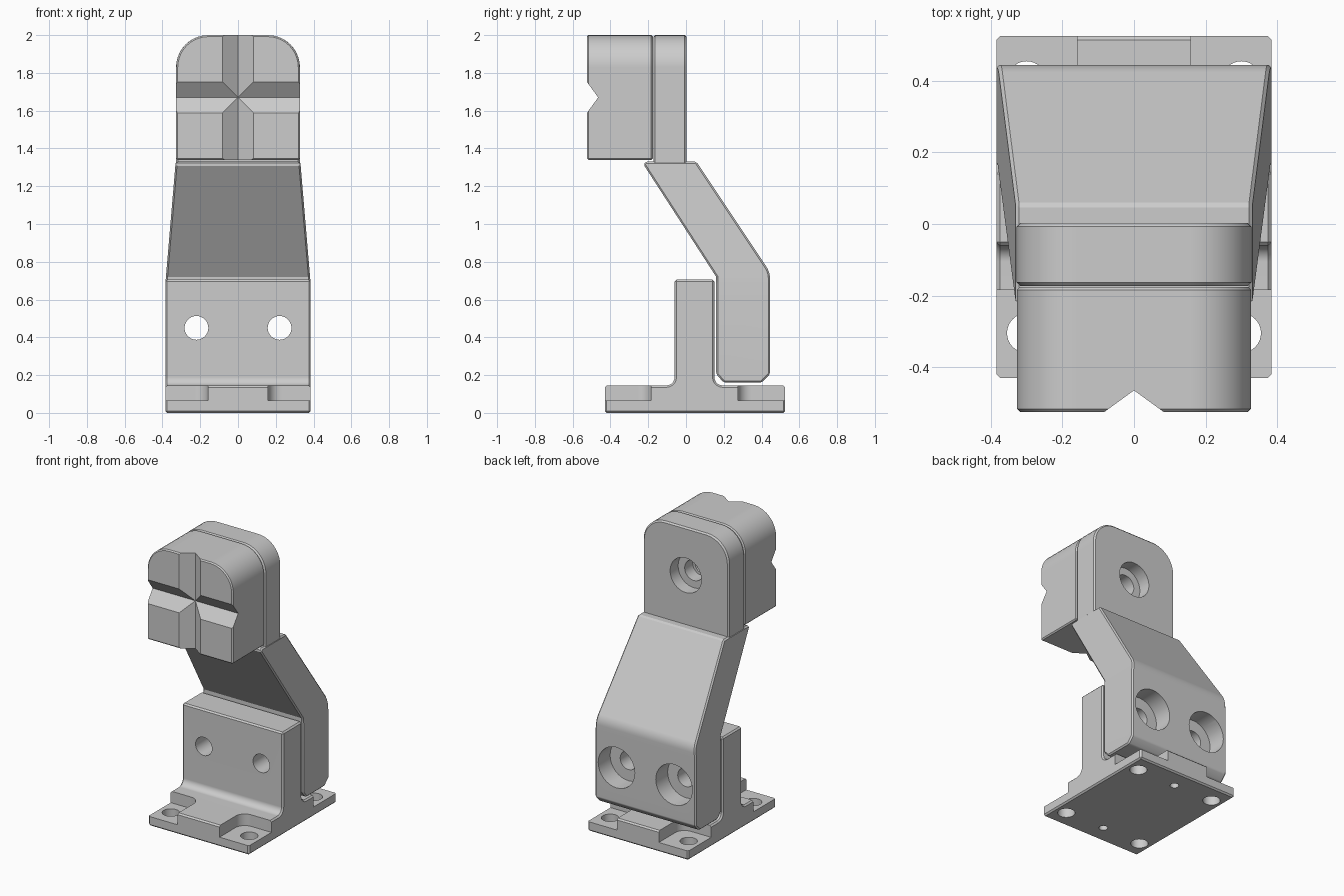
import bpy, bmesh, math
from mathutils import Vector

cube = bpy.data.objects.get("Cube")
if cube:
    bpy.data.objects.remove(cube, do_unlink=True)

grey = bpy.data.materials.new("plain_grey")
grey.use_nodes = True
grey.diffuse_color = (0.604, 0.604, 0.604, 1)
grey.node_tree.nodes["Principled BSDF"].inputs["Base Color"].default_value = grey.diffuse_color


def rounded(corners, steps=6):
    """Turn (u, v, radius) corners into an outline with arcs."""
    out = []
    for i, (u, v, r) in enumerate(corners):
        p = Vector((u, v, 0))
        if r == 0:
            out.append(p)
            continue
        a = (Vector((*corners[i - 1][:2], 0)) - p).normalized()
        b = (Vector((*corners[(i + 1) % len(corners)][:2], 0)) - p).normalized()
        half = a.angle(b) / 2
        centre = p + (a + b).normalized() * r / math.sin(half)
        start, end = ((p + d * r / math.tan(half) - centre).normalized() for d in (a, b))
        out += [centre + start.slerp(end, k / steps).normalized() * r
                for k in range(steps + 1)]
    return out


def prism(name, corners, axis, low, high, steps=6):
    """Extrude an outline along an axis; the outline uses the other two axes."""
    place = {"x": lambda p, d: (d, p.x, p.y),
             "y": lambda p, d: (p.x, d, p.y),
             "z": lambda p, d: (p.x, p.y, d)}[axis]
    bm = bmesh.new()
    outline = rounded(corners, steps)
    ends = [[bm.verts.new(place(p, d)) for p in outline] for d in (low, high)]
    for ring in ends:
        bm.faces.new(ring)
    for i in range(len(outline)):
        bm.faces.new((ends[0][i - 1], ends[0][i], ends[1][i], ends[1][i - 1]))
    bmesh.ops.recalc_face_normals(bm, faces=bm.faces)
    mesh = bpy.data.meshes.new(name)
    bm.to_mesh(mesh)
    bm.free()
    mesh.materials.append(grey)
    obj = bpy.data.objects.new(name, mesh)
    bpy.context.collection.objects.link(obj)
    return obj


def bore(axis, u, v, radius, low, high):
    ring = [(u + radius * math.cos(k * math.tau / 32),
             v + radius * math.sin(k * math.tau / 32), 0) for k in range(32)]
    return prism("cutter", ring, axis, low, high)


def select(obj):
    bpy.ops.object.select_all(action="DESELECT")
    bpy.context.view_layer.objects.active = obj
    obj.select_set(True)


def apply(obj, mod):
    select(obj)
    bpy.ops.object.modifier_apply(modifier=mod.name)


def soften(obj, width=0.01):
    mod = obj.modifiers.new("edge_chamfer", "BEVEL")
    mod.width = width
    mod.segments = 1
    mod.limit_method = "ANGLE"
    mod.angle_limit = math.radians(40)
    apply(obj, mod)


def cut(obj, cutters):
    for cutter in cutters:
        mod = obj.modifiers.new("cut", "BOOLEAN")
        mod.operation = "DIFFERENCE"
        mod.solver = "EXACT"
        mod.object = cutter
        apply(obj, mod)
        bpy.data.objects.remove(cutter, do_unlink=True)


def finish(obj):
    select(obj)
    bpy.ops.object.shade_smooth_by_angle(angle=math.radians(25))
    mod = obj.modifiers.new("flat_face_shading", "WEIGHTED_NORMAL")
    mod.keep_sharp = True
    apply(obj, mod)


SIDES = (-1, 1)

# Base plate with upright wall
base = prism("base_bracket", [
    (-0.43, 0, 0), (0.525, 0, 0), (0.525, 0.145, 0), (0.15, 0.145, 0.045),
    (0.15, 0.705, 0), (-0.06, 0.705, 0), (-0.06, 0.145, 0.045), (-0.43, 0.145, 0)],
    "x", -0.385, 0.385, 5)
soften(base)
cutters = []
for s in SIDES:
    # Corner pockets, screw holes and the wall holes
    for inner, outer, hole in ((-0.185, -0.7, -0.305), (0.275, 0.8, 0.40)):
        cutters.append(prism("cutter", [
            (s * 0.16, inner, 0.07), (s * 0.6, inner, 0),
            (s * 0.6, outer, 0), (s * 0.16, outer, 0)], "z", 0.065, 0.3))
        cutters.append(bore("z", s * 0.30, hole, 0.055, -0.1, 0.2))
    cutters.append(bore("y", s * 0.22, 0.45, 0.063, -0.2, 0.3))
# Blind dowel holes underneath
for y in (-0.30, 0.395):
    cutters.append(bore("z", 0, y, 0.028, -0.1, 0.08))
cut(base, cutters)
finish(base)

# Cranked arm, tapering in width above the wall
arm = prism("cranked_arm", [
    (0.20, 0.16, 0), (0.16, 0.205, 0), (0.16, 0.72, 0), (-0.225, 1.315, 0),
    (-0.215, 1.33, 0), (0.055, 1.33, 0), (0.445, 0.745, 0.12),
    (0.445, 0.205, 0), (0.40, 0.16, 0)], "x", -0.385, 0.385, 5)
bm = bmesh.new()
bm.from_mesh(arm.data)
bmesh.ops.bisect_plane(bm, geom=bm.verts[:] + bm.edges[:] + bm.faces[:],
                       plane_co=(0, 0, 0.68), plane_no=(0, 0, 1))
for v in bm.verts:
    rise = max(0, v.co.z - 0.68) / 0.65
    v.co.x *= 1 - 0.143 * rise
bm.to_mesh(arm.data)
bm.free()
soften(arm)
for s in SIDES:
    cut(arm, [bore("y", s * 0.22, 0.45, 0.063, 0, 0.6),
              bore("y", s * 0.22, 0.45, 0.14, 0.315, 0.6)])
finish(arm)


def arch(half, bottom):
    return [(-half, bottom, 0), (half, bottom, 0), (half, 2, 0.17), (-half, 2, 0.17)]


# Upper head of the arm
head = prism("arm_head", arch(0.328, 1.31), "y", -0.173, 0.003, 10)
soften(head)
cut(head, [bore("y", 0, 1.67, 0.07, -0.3, 0.1),
           bore("y", 0, 1.67, 0.12, -0.085, 0.1)])
finish(head)

# Jaw block with crossed V grooves
jaw = prism("jaw_block", arch(0.327, 1.34), "y", -0.525, -0.176, 10)
soften(jaw, 0.008)
cut(jaw, [
    prism("cutter", [(-0.11, -0.545, 0), (0.11, -0.545, 0), (0, -0.465, 0)], "z", 1.2, 2.2),
    prism("cutter", [(-0.545, 1.56, 0), (-0.545, 1.78, 0), (-0.465, 1.67, 0)], "x", -0.5, 0.5),
    bore("y", 0, 1.67, 0.055, -0.35, -0.1)])
finish(jaw)
